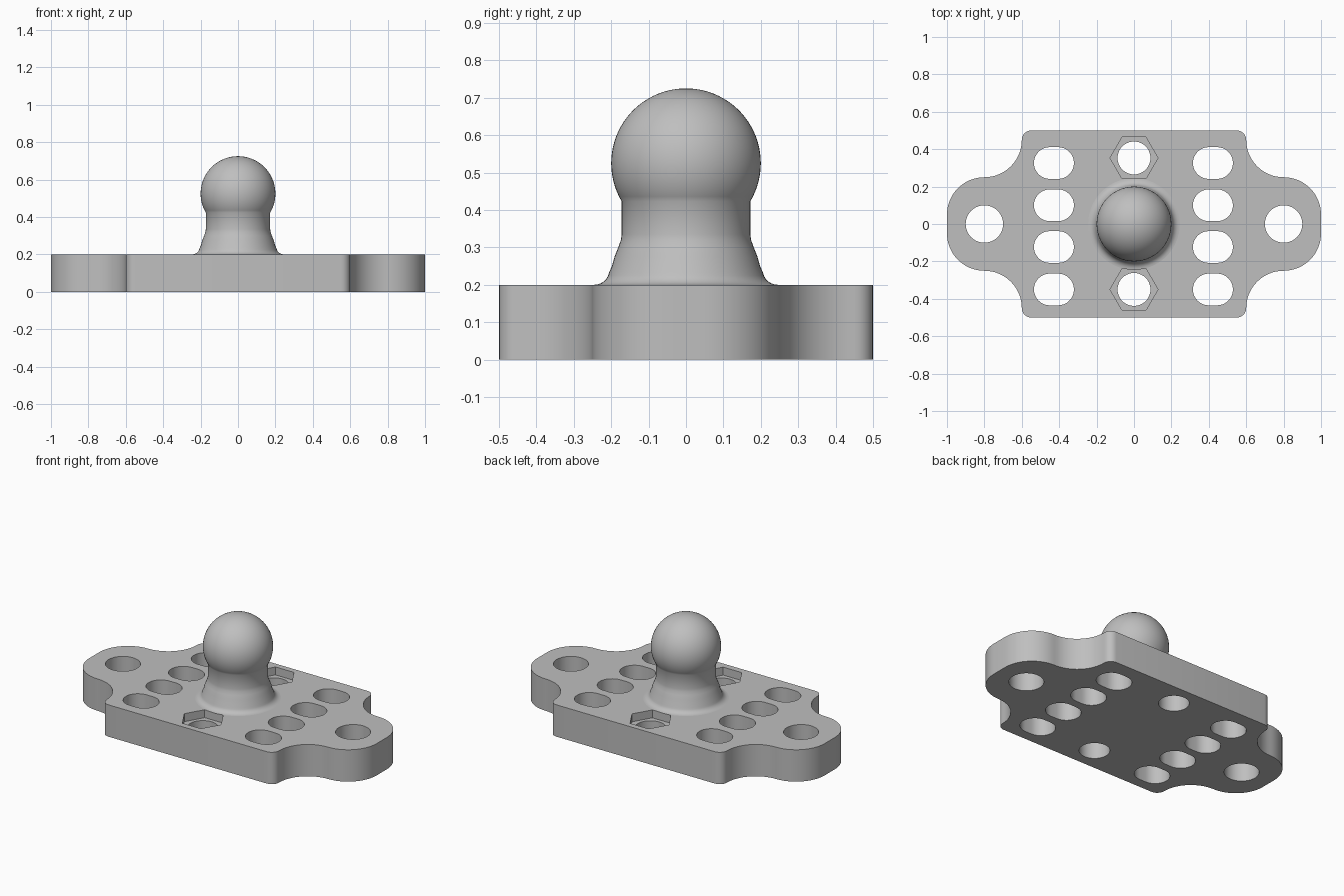
import bpy
import bmesh
from math import cos, sin, pi, radians

cube = bpy.data.objects.get("Cube")
if cube:
    bpy.data.objects.remove(cube)

GREY = (0.52, 0.52, 0.52, 1)
mat = bpy.data.materials.new("plain grey")
mat.use_nodes = True
mat.diffuse_color = GREY
mat.node_tree.nodes["Principled BSDF"].inputs["Base Color"].default_value = GREY

PLATE_TOP = 0.2


def arc(cx, cy, r, start, end, steps=16):
    """Points along an arc, angles in degrees."""
    angles = [radians(start + (end - start) * i / steps) for i in range(steps + 1)]
    return [(cx + r * cos(a), cy + r * sin(a)) for a in angles]


def make_object(name, bm):
    bmesh.ops.recalc_face_normals(bm, faces=bm.faces)
    mesh = bpy.data.meshes.new(name)
    bm.to_mesh(mesh)
    bm.free()
    mesh.materials.append(mat)
    obj = bpy.data.objects.new(name, mesh)
    bpy.context.collection.objects.link(obj)
    return obj


def prism(name, outline, low, high):
    """Upright solid with the given outline."""
    bm = bmesh.new()
    base = bm.faces.new([bm.verts.new((x, y, low)) for x, y in outline])
    top = bmesh.ops.extrude_face_region(bm, geom=[base])["geom"]
    verts = [v for v in top if isinstance(v, bmesh.types.BMVert)]
    bmesh.ops.translate(bm, verts=verts, vec=(0, 0, high - low))
    return make_object(name, bm)


def cut(target, outline, low):
    cutter = prism("cutter", outline, low, PLATE_TOP + 0.1)
    cutter.hide_render = True
    mod = target.modifiers.new("cut", "BOOLEAN")
    mod.operation = "DIFFERENCE"
    mod.solver = "EXACT"
    mod.object = cutter
    bpy.context.view_layer.objects.active = target
    bpy.ops.object.modifier_apply(modifier=mod.name)
    bpy.data.objects.remove(cutter)


def smooth(obj, angle):
    bpy.ops.object.select_all(action="DESELECT")
    obj.select_set(True)
    bpy.context.view_layer.objects.active = obj
    bpy.ops.object.shade_smooth_by_angle(angle=radians(angle))


# Plate outline: one quarter, mirrored to the other three
quarter = (arc(0.8, 0.05, 0.2, 0, 90)
           + arc(0.8, 0.45, 0.2, 270, 180)[1:]
           + arc(0.55, 0.45, 0.05, 0, 90, 6)[1:])
half = quarter + [(-x, y) for x, y in reversed(quarter)]
plate = prism("base_plate", half + [(x, -y) for x, y in reversed(half)], 0, PLATE_TOP)

# Round lug holes
for x in (-0.8, 0.8):
    cut(plate, arc(x, 0, 0.1, 0, 360, 40)[:-1], -0.1)

# Two columns of rounded slots
for x in (-0.428, 0.422):
    for y in (0.326, 0.1, -0.123, -0.35):
        cut(plate, arc(x + 0.022, y, 0.085, -90, 90) + arc(x - 0.022, y, 0.085, 90, 270), -0.1)

# Bolt holes with hexagonal nut pockets
for y in (0.353, -0.35):
    cut(plate, arc(0, y, 0.088, 0, 360, 40)[:-1], -0.1)
    cut(plate, arc(0, y, 0.128, 0, 360, 6)[:-1], PLATE_TOP - 0.05)
smooth(plate, 30)

# Ball stud: foot fillet, flared foot, neck and ball in one turned profile
profile = arc(0.245, 0.24, 0.04, 270, 190, 6)
profile += [(0.198, 0.25), (0.191, 0.275), (0.181, 0.3), (0.174, 0.32), (0.172, 0.335)]
profile += arc(0, 0.525, 0.2, -30.7, 90, 28)
bm = bmesh.new()
verts = [bm.verts.new((max(r, 0), 0, z)) for r, z in profile]
edges = [bm.edges.new(pair) for pair in zip(verts, verts[1:])]
bmesh.ops.spin(bm, geom=verts + edges, cent=(0, 0, 0), axis=(0, 0, 1),
               angle=2 * pi, steps=56)
bmesh.ops.remove_doubles(bm, verts=bm.verts, dist=0.0005)
stud = make_object("ball_stud", bm)
smooth(stud, 40)
